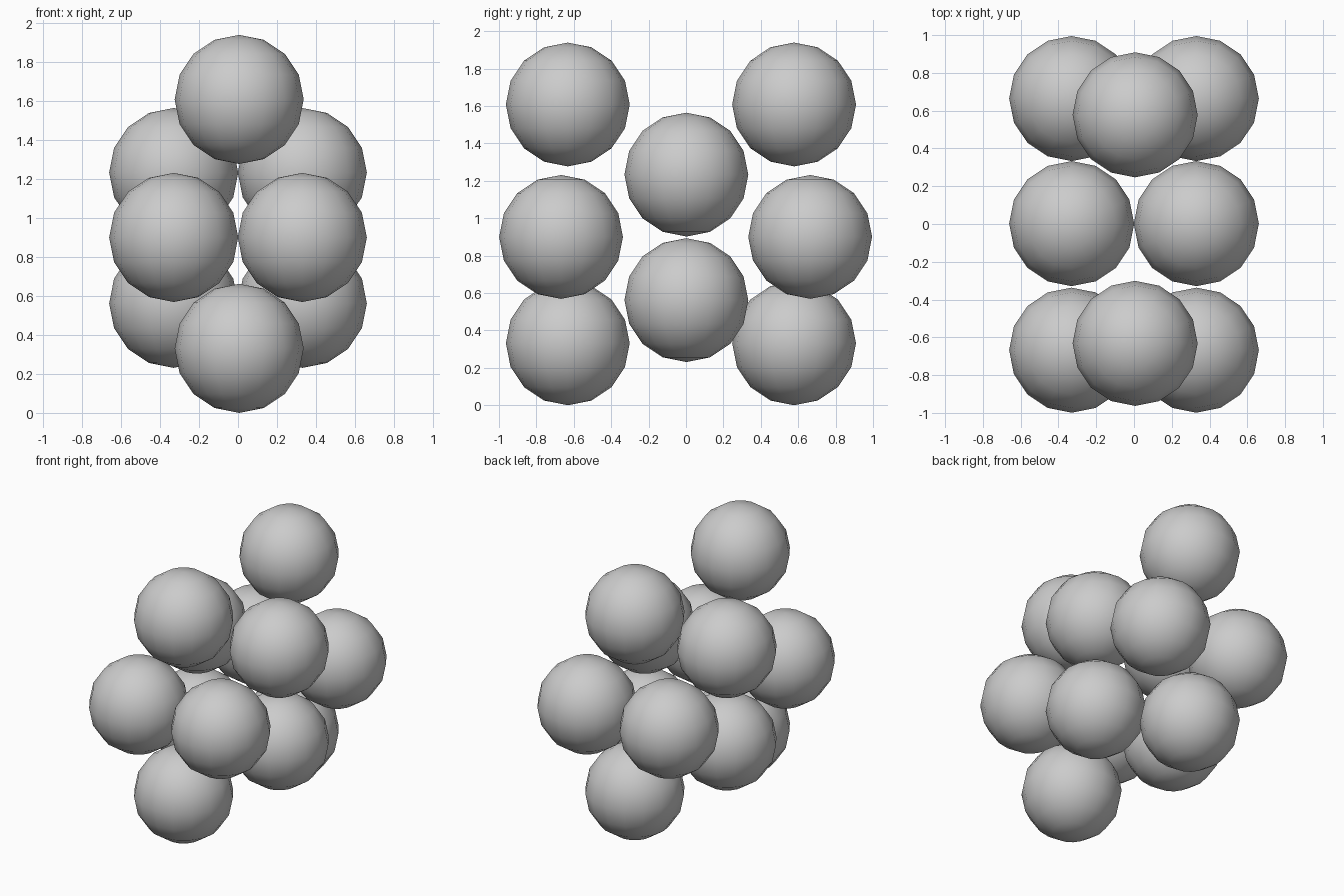
import bpy

if "Cube" in bpy.data.objects:
    bpy.data.objects.remove(bpy.data.objects["Cube"])

R = 0.331  # common ball radius


def ball(name, x, y, z):
    bpy.ops.mesh.primitive_uv_sphere_add(
        segments=16, ring_count=8, radius=R, location=(x, y, z))
    ob = bpy.context.object
    ob.name = name
    bpy.ops.object.shade_smooth()
    return ob


# Four side balls at mid height, front and back pairs
for x in (-0.33, 0.33):
    for y in (-0.668, 0.664):
        ball("side_ball", x, y, 0.90)

# Central upper and lower pairs
for x in (-0.33, 0.33):
    for z in (0.562, 1.233):
        ball("centre_ball", x, 0.002, z)

# Outer top and bottom balls on the centre line
for y in (-0.632, 0.578):
    ball("bottom_ball", 0.006, y, R)
    ball("top_ball", 0.006, y, 1.608)
